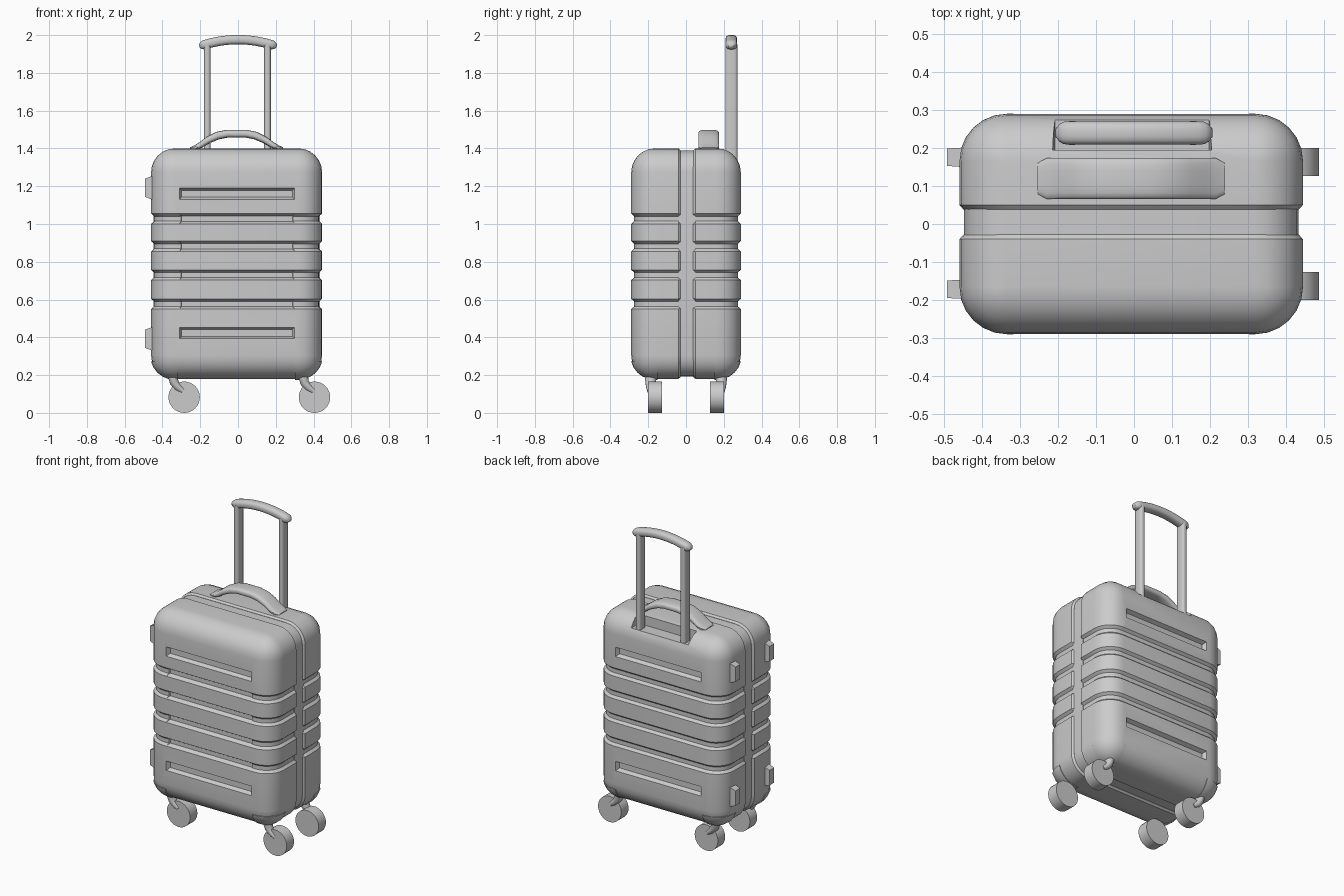
import bpy, bmesh, math
from mathutils import Vector

if "Cube" in bpy.data.objects:
    bpy.data.objects.remove(bpy.data.objects["Cube"])

CX, HX, HY, Z0, Z1, R = -0.0075, 0.4525, 0.29, 0.18, 1.40, 0.125
GROOVES = (1.028, 0.882, 0.73, 0.577)
SLOTS = (1.16, 0.423)


def finish(name, bm, angle=30):
    bmesh.ops.recalc_face_normals(bm, faces=bm.faces[:])
    me = bpy.data.meshes.new(name)
    bm.to_mesh(me)
    bm.free()
    ob = bpy.data.objects.new(name, me)
    bpy.context.collection.objects.link(ob)
    smooth(ob, angle)
    return ob


def smooth(ob, angle=30):
    bpy.ops.object.select_all(action='DESELECT')
    ob.select_set(True)
    bpy.context.view_layer.objects.active = ob
    bpy.ops.object.shade_smooth_by_angle(angle=math.radians(angle))


def skin(bm, rings):
    vs = [[bm.verts.new(p) for p in r] for r in rings]
    n = len(vs[0])
    for a, b in zip(vs, vs[1:]):
        for i in range(n):
            bm.faces.new((a[i], a[(i + 1) % n], b[(i + 1) % n], b[i]))
    bm.faces.new(vs[0])
    bm.faces.new(vs[-1])


def rounded_box(inset=0.0, grooves=(), seg=6):
    """Stacked rounded-rectangle rings: round corners plus wrap-around grooves."""
    r, z0, z1 = R - inset, Z0 + inset, Z1 - inset
    arc = [math.pi / 2 * k / seg for k in range(seg + 1)]
    levels = [(z0 + r * (1 - math.cos(a)), r * (1 - math.sin(a))) for a in arc]
    levels += [(z1 - r * (1 - math.cos(a)), r * (1 - math.sin(a))) for a in arc]
    for z in grooves:
        levels += [(z - 0.027, 0), (z - 0.013, 0.016), (z + 0.013, 0.016), (z + 0.027, 0)]
    rings = []
    for z, d in sorted(levels):
        rr = r - d
        ring = []
        for q, (sx, sy) in enumerate(((1, 1), (-1, 1), (-1, -1), (1, -1))):
            for a in arc:
                t = a + q * math.pi / 2
                ring.append((CX + sx * (HX - R) + rr * math.cos(t),
                             sy * (HY - R) + rr * math.sin(t), z))
        rings.append(ring)
    bm = bmesh.new()
    skin(bm, rings)
    bmesh.ops.remove_doubles(bm, verts=bm.verts[:], dist=1e-5)
    bmesh.ops.recalc_face_normals(bm, faces=bm.faces[:])
    return bm


def clip(bm, co, no):
    """Cut away everything on the normal side and cap the hole."""
    bmesh.ops.bisect_plane(bm, geom=bm.verts[:] + bm.edges[:] + bm.faces[:],
                           plane_co=co, plane_no=no, clear_outer=True)
    edges = [e for e in bm.edges if e.is_boundary]
    return bmesh.ops.holes_fill(bm, edges=edges, sides=0)['faces']


def frustum(bm, lo, hi, axis, side, taper):
    """Box whose face on one side of an axis is drawn in by taper."""
    lo, hi = Vector(lo), Vector(hi)
    for v in bmesh.ops.create_cube(bm, size=2)['verts']:
        s = v.co.copy()
        p = [(lo[i] + hi[i]) / 2 + s[i] * (hi[i] - lo[i]) / 2 for i in range(3)]
        if s[axis] * side > 0:
            p = [p[i] - s[i] * taper[i] for i in range(3)]
        v.co = p


def sweep(name, path, y, n=16, power=1.0):
    """Sweep an oval along an xz path of (x, z, thickness/2, width/2)."""
    rings = []
    for i, (x, z, a, b) in enumerate(path):
        p, q = path[max(i - 1, 0)], path[min(i + 1, len(path) - 1)]
        t = Vector((q[0] - p[0], q[1] - p[1])).normalized()
        ring = []
        for k in range(n):
            w = 2 * math.pi * (k + 0.5) / n
            c, s = [math.copysign(abs(f) ** power, f) for f in (math.cos(w), math.sin(w))]
            ring.append((x - t.y * a * c, y + b * s, z + t.x * a * c))
        rings.append(ring)
    bm = bmesh.new()
    skin(bm, rings)
    return finish(name, bm, 45)


# Two hard shells with chamfered rims, grooves, slots and the trolley recess
for name, s, rim in (("front_shell", -1, -0.04), ("back_shell", 1, 0.05)):
    bm = rounded_box(0, GROOVES)
    cap = clip(bm, (0, rim, 0), (0, -s, 0))
    lip = bmesh.ops.extrude_discrete_faces(bm, faces=cap)['faces']
    zc = (Z0 + Z1) / 2
    for v in {v for f in lip for v in f.verts}:
        v.co = (CX + (v.co.x - CX) * 0.977, rim - s * 0.012, zc + (v.co.z - zc) * 0.983)
    shell = finish(name, bm)

    cut = bmesh.new()
    deep = [(z, 0.04) for z in SLOTS]
    if s < 0:
        deep += [(z, 0.036) for z in GROOVES]
    for z, h in deep:
        y0, y1 = sorted((s * 0.31, s * 0.265))
        frustum(cut, (-0.32, y0, z - h), (0.31, y1, z + h), 1, -s, (0.022, 0, 0.022))
    if s > 0:
        frustum(cut, (-0.22, 0.195, 1.335), (0.21, 0.35, 1.45), 2, -1, (0.012, 0, 0))
    cutter = finish("slot_cutter", cut)
    cutter.hide_render = True
    mod = shell.modifiers.new("slots", 'BOOLEAN')
    mod.operation, mod.solver, mod.object = 'DIFFERENCE', 'EXACT', cutter
    bpy.context.view_layer.objects.active = shell
    bpy.ops.object.modifier_apply(modifier="slots")
    bpy.data.objects.remove(cutter)
    smooth(shell)

# Zip band between the shells
bm = rounded_box(0.012)
clip(bm, (0, 0.05, 0), (0, 1, 0))
clip(bm, (0, -0.04, 0), (0, -1, 0))
finish("zip_band", bm)

# Corner guards, wheels and caster arms
for sx, px in ((-1, "left"), (1, "right")):
    for sy, py in ((-1, "front"), (1, "back")):
        bm = rounded_box(-0.005)
        clip(bm, (CX + sx * 0.31, 0, 0), (-sx, 0, 0))
        clip(bm, (0, sy * 0.15, 0), (0, -sy, 0))
        clip(bm, (0, 0, 0.272), (0, 0, 1))
        finish(f"corner_guard_{py}_{px}", bm)

        ax = -0.345 if sx < 0 else 0.345
        sweep(f"caster_arm_{py}_{px}",
              [(ax, 0.24, 0.03, 0.034), (ax, 0.19, 0.026, 0.032),
               (ax + 0.008, 0.16, 0.024, 0.028), (ax + 0.027, 0.135, 0.021, 0.024),
               (ax + 0.055, 0.115, 0.016, 0.018)], sy * 0.187)

        bm = bmesh.new()
        bmesh.ops.create_cone(bm, cap_ends=True, segments=32, radius1=0.083,
                              radius2=0.083, depth=0.074)
        for v in bm.verts:
            x, y, z = v.co
            v.co = (ax + 0.06 + x, sy * 0.163 + z, 0.083 + y)
        finish(f"wheel_{py}_{px}", bm)

# Side feet on the left
for py, y in (("front", -0.172), ("back", 0.176)):
    for pz, z in (("lower", 0.392), ("upper", 1.192)):
        bm = bmesh.new()
        frustum(bm, (-0.493, y - 0.026, z - 0.068), (-0.44, y + 0.026, z + 0.068),
                0, -1, (0, 0.003, 0.02))
        finish(f"side_foot_{py}_{pz}", bm)

# Carry handle on top
half = [(0.245, 1.398, 0.008), (0.22, 1.404, 0.013), (0.19, 1.418, 0.016),
        (0.15, 1.445, 0.019), (0.10, 1.468, 0.021), (0.05, 1.478, 0.021)]
path = [(CX + sx * x, z, t, 0.042 if x > 0.24 else 0.055)
        for sx, pts in ((-1, half), (1, half[::-1])) for x, z, t in pts]
sweep("carry_handle", path, 0.12, power=0.6)

# Trolley rods and curved grip
for name, x in (("trolley_rod_left", -0.163), ("trolley_rod_right", 0.156)):
    sweep(name, [(x, 1.30, 0.018, 0.032), (x, 1.95, 0.018, 0.032)], 0.24, power=0.6)
grip = []
for k in range(-10, 11):
    u = k / 10
    x = 0.205 * math.sin(u * math.pi / 2)
    e = math.sqrt(max(0.0, 1 - (max(0, abs(x) - 0.175) / 0.0305) ** 2))
    grip.append((x, 1.976 - 0.036 * (x / 0.205) ** 2, 0.025 * max(e, 0.25), 0.031 * max(e, 0.45)))
sweep("trolley_grip", grip, 0.24, power=0.75)
